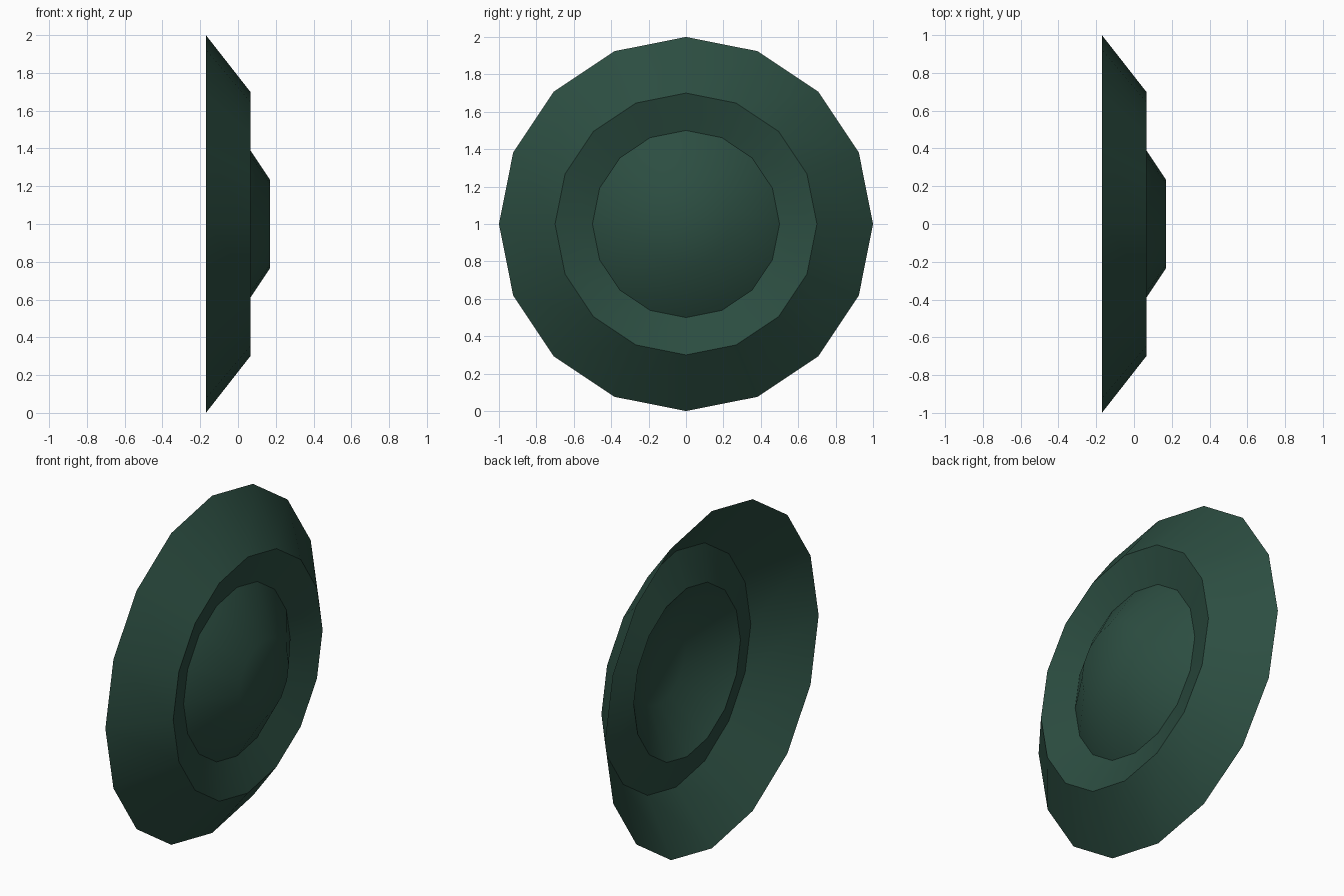
import bpy, bmesh, math

if "Cube" in bpy.data.objects:
    bpy.data.objects.remove(bpy.data.objects["Cube"])

SIDES = 16
# Profile from rim to dome edge: (x, radius)
PROFILE = [(-0.17, 1.0), (0.065, 0.70), (-0.007, 0.50), (0.17, 0.233)]

bm = bmesh.new()

# Rings of the dish, axis along x
rings = []
for x, r in PROFILE:
    ring = []
    for i in range(SIDES):
        a = 2 * math.pi * i / SIDES
        ring.append(bm.verts.new((x, r * math.cos(a), 1 + r * math.sin(a))))
    rings.append(ring)

# Sloped rim, groove and dome walls
for outer, inner in zip(rings, rings[1:]):
    for i in range(SIDES):
        j = (i + 1) % SIDES
        bm.faces.new((outer[i], outer[j], inner[j], inner[i]))

# Flat dome cap
center = bm.verts.new((PROFILE[-1][0], 0, 1))
for i in range(SIDES):
    bm.faces.new((rings[-1][i], rings[-1][(i + 1) % SIDES], center))

mesh = bpy.data.meshes.new("dish")
bm.to_mesh(mesh)
bm.free()
dish = bpy.data.objects.new("dish", mesh)
bpy.context.collection.objects.link(dish)

# Dark green paint
paint = bpy.data.materials.new("dark_green")
paint.diffuse_color = (0.025, 0.075, 0.053, 1)
paint.use_nodes = True
paint.node_tree.nodes["Principled BSDF"].inputs["Base Color"].default_value = paint.diffuse_color
mesh.materials.append(paint)

# Smooth dome and rim, sharp creases between them
bpy.context.view_layer.objects.active = dish
dish.select_set(True)
bpy.ops.object.shade_smooth_by_angle(angle=math.radians(42))
